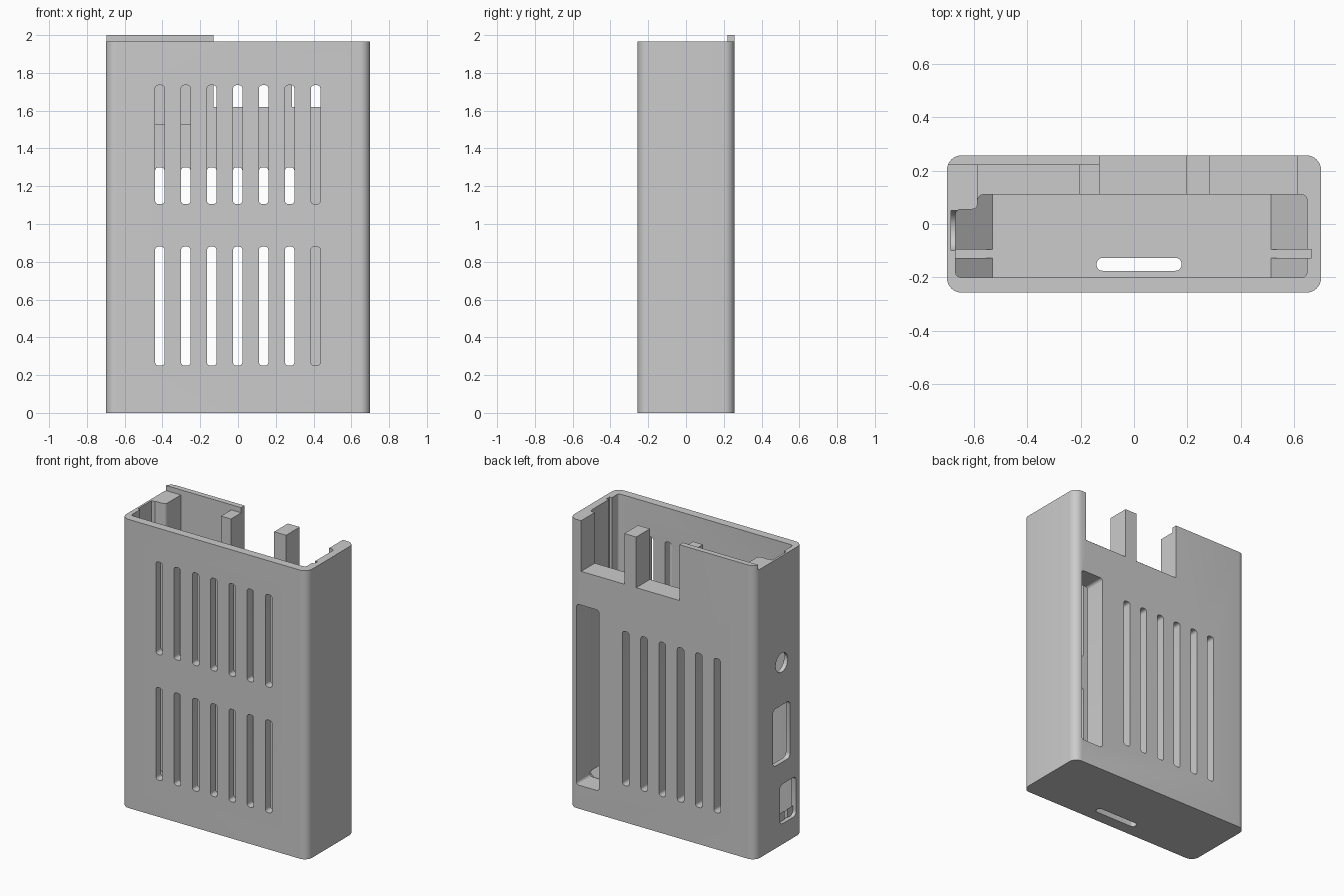
import bpy
import bmesh
from mathutils import Vector

default = bpy.data.objects.get("Cube")
if default:
    bpy.data.objects.remove(default, do_unlink=True)

# One plain plastic colour
plastic = bpy.data.materials.new("grey_plastic")
plastic.use_nodes = True
GREY = (0.6, 0.6, 0.6, 1)
plastic.diffuse_color = GREY
plastic.node_tree.nodes["Principled BSDF"].inputs["Base Color"].default_value = GREY


def prism(points, lo, hi, axis=2, radius=0, segments=5):
    """Extrude an outline along an axis, rounding the edges that follow it."""
    bm = bmesh.new()
    order = {0: lambda a, b: (lo, a, b), 1: lambda a, b: (a, lo, b), 2: lambda a, b: (a, b, lo)}[axis]
    face = bm.faces.new([bm.verts.new(order(a, b)) for a, b in points])
    move = Vector((0, 0, 0))
    move[axis] = hi - lo
    grown = bmesh.ops.extrude_face_region(bm, geom=[face])["geom"]
    bmesh.ops.translate(bm, vec=move, verts=[v for v in grown if isinstance(v, bmesh.types.BMVert)])
    if radius:
        along = [e for e in bm.edges
                 if abs((e.verts[0].co - e.verts[1].co).normalized()[axis]) > 0.99]
        bmesh.ops.bevel(bm, geom=along, offset=radius, segments=segments,
                        profile=0.5, affect="EDGES")
    bmesh.ops.recalc_face_normals(bm, faces=bm.faces)
    return bm


def block(x, y, z, axis=2, radius=0, segments=5):
    """Box from ranges, rounded along one axis."""
    spans = [x, y, z]
    lo, hi = spans.pop(axis)
    (a0, a1), (b0, b1) = spans
    return prism([(a0, b0), (a1, b0), (a1, b1), (a0, b1)], lo, hi, axis, radius, segments)


def add(name, bm):
    mesh = bpy.data.meshes.new(name)
    bm.to_mesh(mesh)
    bm.free()
    mesh.materials.append(plastic)
    obj = bpy.data.objects.new(name, mesh)
    bpy.context.collection.objects.link(obj)
    return obj


cutters = []


def cut(name, bm):
    cutter = add(name, bm)
    cutter.hide_render = True
    cutters.append(cutter)
    mod = shell.modifiers.new(name, "BOOLEAN")
    mod.operation = "DIFFERENCE"
    mod.solver = "EXACT"
    mod.object = cutter


W, D, TOP, FLOOR, OVER = 0.7, 0.257, 1.965, 0.06, 2.2
BACK_IN, LIP_IN, FRONT_IN = 0.11, 0.22, -0.2

# Outer case, with the raised lip left standing on the back
shell = add("case_shell", block((-W, W), (-D, D), (0, 2.0), 2, 0.055, 8))
cut("lip_cutter", prism([(-1, -1), (1, -1), (1, 1), (-0.13, 1), (-0.13, LIP_IN), (-1, LIP_IN)], TOP, OVER))

# Main cavity and the board groove
cut("cavity_cutter", prism([(-0.668, FRONT_IN), (0.648, FRONT_IN), (0.648, BACK_IN),
                            (-0.585, BACK_IN), (-0.585, 0.055), (-0.668, 0.055)],
                           FLOOR, OVER, 2, 0.02, 3))
cut("groove_cutter", block((0.5, 0.665), (-0.128, -0.096), (FLOOR, OVER)))

# Back wall: inner rebate and two open notches either side of a post
cut("rebate_cutter", block((-0.585, -0.205), (0.05, LIP_IN), (1.53, OVER)))
for i, span in enumerate([(-0.13, 0.195), (0.285, 0.61)]):
    cut(f"notch_cutter_{i}", block(span, (0.05, 0.4), (1.62, OVER)))

# Tall opening in the back wall
cut("back_opening_cutter", block((0.475, 0.645), (0.05, 0.4), (0.16, 1.39), 1, 0.02))

# Ventilation slots: two rows in front, one long row behind
for i in range(7):
    x = -0.414 + 0.1375 * i
    span = (x - 0.025, x + 0.025)
    for row, z in enumerate([(0.25, 0.88), (1.105, 1.735)]):
        cut(f"front_slot_cutter_{i}_{row}", block(span, (-0.4, -0.15), z, 1, 0.018, 4))
    if i < 6:
        cut(f"back_slot_cutter_{i}", block(span, (0.05, 0.4), (0.25, 1.3), 1, 0.018, 4))

# Slot through the floor
cut("floor_slot_cutter", block((-0.14, 0.178), (-0.175, -0.127), (-0.1, 0.1), 2, 0.022))

# Right side: socket hole with its inner channel, and two ports
cut("socket_channel_cutter", block((-0.685, -0.62), (-0.1, 0.05), (1.17, OVER), 0, 0.07, 6))
cut("socket_cutter", block((-0.8, -0.62), (-0.095, 0.035), (1.175, 1.305), 0, 0.064, 8))
cut("large_port_cutter", block((-0.8, -0.62), (-0.12, 0.065), (0.56, 0.95), 0, 0.03))
cut("small_port_cutter", block((-0.8, -0.62), (-0.185, -0.01), (0.14, 0.41), 0, 0.03))

# Bake the cuts and drop the helpers
bpy.context.view_layer.update()
evaluated = shell.evaluated_get(bpy.context.evaluated_depsgraph_get())
baked = bpy.data.meshes.new_from_object(evaluated)
shell.modifiers.clear()
shell.data = baked
for cutter in cutters:
    bpy.data.objects.remove(cutter, do_unlink=True)

bpy.ops.object.select_all(action="DESELECT")
shell.select_set(True)
bpy.context.view_layer.objects.active = shell
bpy.ops.object.shade_smooth_by_angle(angle=0.6)

# Sloped board supports on the cavity floor, split by the board groove
for side, wall, toe in [("right", -0.675, -0.53), ("left", 0.655, 0.512)]:
    for part, y in [("front", (-0.205, -0.128)), ("back", (-0.096, 0.112))]:
        add(f"{side}_{part}_support",
            prism([(wall, FLOOR - 0.01), (toe, FLOOR - 0.01), (toe, FLOOR), (wall, FLOOR + 0.14)], *y, 1))
